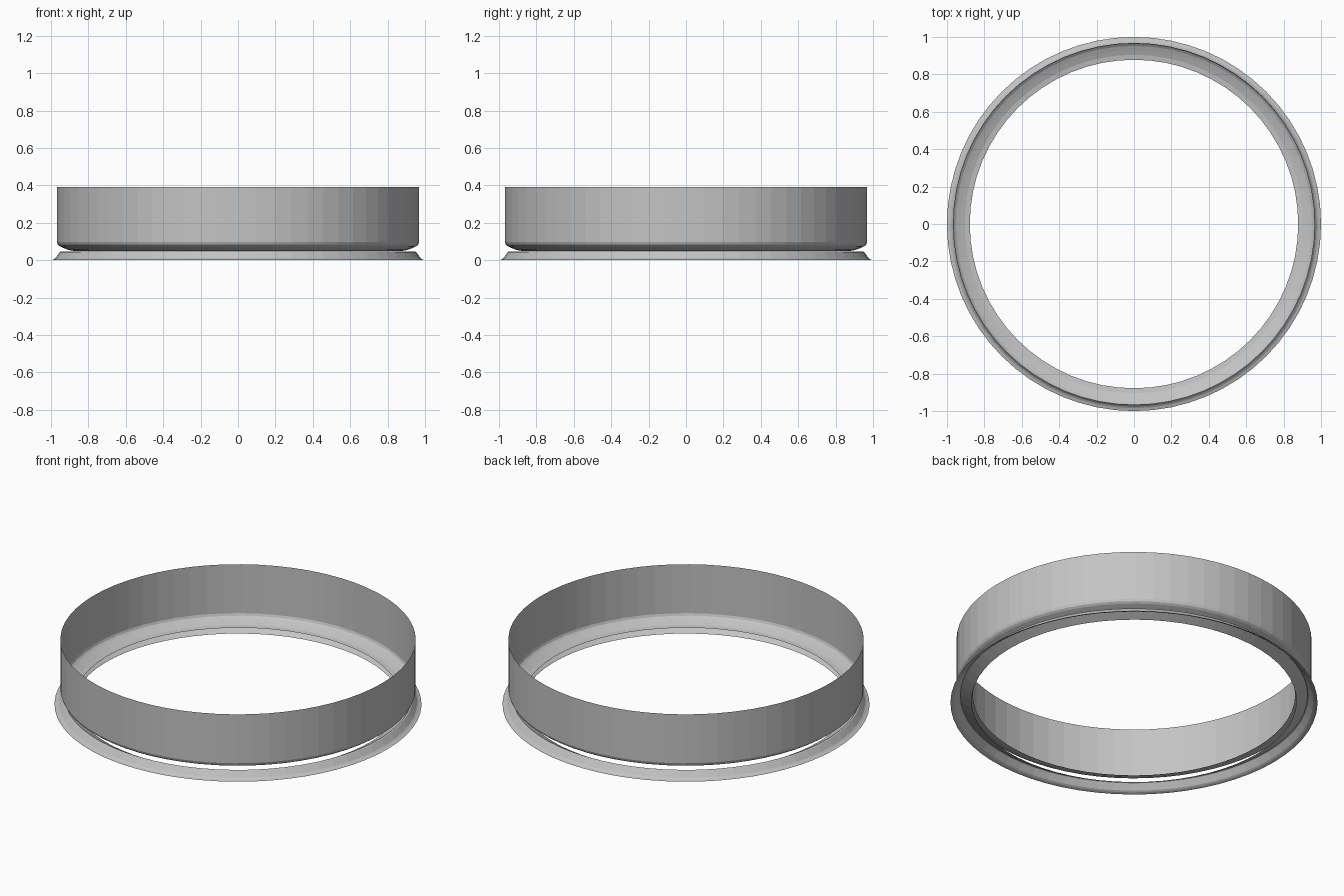
import bpy
import bmesh
from math import cos, sin, tau

SEGMENTS = 64

cube = bpy.data.objects.get("Cube")
if cube:
    bpy.data.objects.remove(cube, do_unlink=True)

# Single metal colour
GREY = (0.55, 0.55, 0.55, 1)
metal = bpy.data.materials.new("light grey metal")
metal.use_nodes = True
metal.diffuse_color = GREY
metal.node_tree.nodes["Principled BSDF"].inputs["Base Color"].default_value = GREY


def lathe(name, profile):
    """Revolve an open (radius, height) profile into a thin sheet ring."""
    bm = bmesh.new()
    rings = []
    for radius, height in profile:
        rings.append([bm.verts.new((radius * cos(tau * i / SEGMENTS),
                                    radius * sin(tau * i / SEGMENTS), height))
                      for i in range(SEGMENTS)])
    for low, high in zip(rings, rings[1:]):
        for i in range(SEGMENTS):
            j = (i + 1) % SEGMENTS
            bm.faces.new((low[i], low[j], high[j], high[i]))
    mesh = bpy.data.meshes.new(name)
    bm.to_mesh(mesh)
    bm.free()
    mesh.materials.append(metal)
    ob = bpy.data.objects.new(name, mesh)
    bpy.context.collection.objects.link(ob)
    return ob


# Tall band: inward bottom lip, rounded corner, straight wall
lathe("wall_band", [(0.878, 0.05), (0.905, 0.054), (0.93, 0.064), (0.952, 0.074),
                    (0.963, 0.083), (0.968, 0.096), (0.968, 0.39)])

# Separate pressed base ring: flared foot, ridge, inner slope
base = lathe("base_ring", [(0.885, 0.012), (0.94, 0.043), (0.946, 0.046),
                           (0.953, 0.043), (0.976, 0.011), (0.985, 0.005), (1, 0)])
# The base profile runs outward, so turn its faces to point up
base.data.flip_normals()
